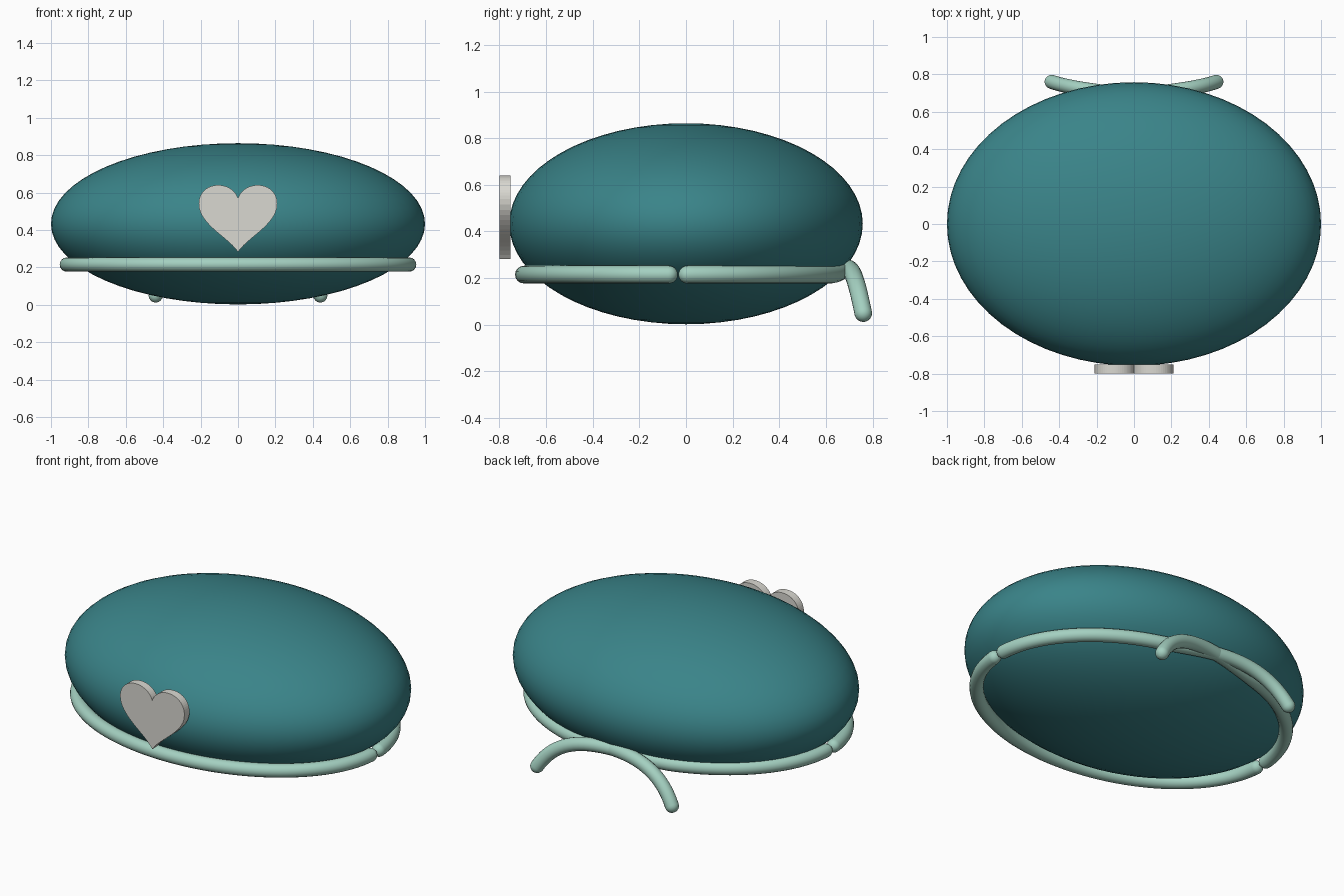
import bpy
from math import sin, cos, acos, pi
from mathutils import Vector
from mathutils.geometry import interpolate_bezier

old = bpy.data.objects.get("Cube")
if old:
    bpy.data.objects.remove(old, do_unlink=True)


def material(name, rgb):
    m = bpy.data.materials.new(name)
    m.use_nodes = True
    m.diffuse_color = (*rgb, 1)
    m.node_tree.nodes["Principled BSDF"].inputs["Base Color"].default_value = (*rgb, 1)
    return m


teal = material("teal", (0.042, 0.23, 0.25))
mint = material("pale mint", (0.37, 0.63, 0.53))
cream = material("light grey", (0.70, 0.69, 0.64))

TUBE = 0.038
BAND_Z = 0.215
BAND_Y = -0.035


def add_curve(name, data, mat):
    data.materials.append(mat)
    ob = bpy.data.objects.new(name, data)
    bpy.context.collection.objects.link(ob)
    return ob


def tube(name, points):
    """Round tube along a path, with hemispherical ends."""
    pts = [(Vector(p), 1.0) for p in points]

    def cap(end, before):
        out = (end - before).normalized()
        angles = [pi / 2 * i / 6 for i in range(1, 7)]
        return [(end + out * TUBE * sin(a), max(cos(a), 0.01)) for a in angles]

    head = cap(pts[0][0], pts[1][0])[::-1]
    pts = head + pts + cap(pts[-1][0], pts[-2][0])
    data = bpy.data.curves.new(name, 'CURVE')
    data.dimensions = '3D'
    data.bevel_depth = TUBE
    data.bevel_resolution = 6
    data.use_fill_caps = True
    spline = data.splines.new('POLY')
    spline.points.add(len(pts) - 1)
    for sp, (co, r) in zip(spline.points, pts):
        sp.co = (*co, 1)
        sp.radius = r
    spline.use_smooth = True
    return add_curve(name, data, mint)


def arc(start, end, ry, n):
    """Points on the band ellipse between two angles."""
    steps = [start + (end - start) * i / n for i in range(n + 1)]
    return [Vector((0.917 * cos(a), BAND_Y + ry * sin(a), BAND_Z)) for a in steps]


# Flattened oval body
bpy.ops.mesh.primitive_uv_sphere_add(segments=64, ring_count=32, radius=1,
                                     location=(0, 0, 0.433))
body = bpy.context.object
body.name = "oval_body"
body.scale = (1, 0.758, 0.431)
bpy.ops.object.transform_apply(location=False, rotation=False, scale=True)
bpy.ops.object.shade_smooth()
body.data.materials.append(teal)

# Front half of the band, meeting the back strands at the sides
GAP = 0.058
tube("front_band", arc(-GAP, -pi + GAP, 0.66, 64))

# Back strands that cross behind the body and hang down as loose ends
side = arc(GAP, acos(0.35 / 0.917), 0.705, 28)
tail = interpolate_bezier(side[-1], Vector((0.1, 0.695, BAND_Z)),
                          Vector((-0.27, 0.70, 0.34)), Vector((-0.44, 0.76, 0.05)), 28)
strand = side + tail[1:]
for name, sx in (("left_strand", 1), ("right_strand", -1)):
    tube(name, [(p.x * sx, p.y, p.z) for p in strand])

# Heart badge: right half outline as (x, z, handle in, handle out), then mirrored
half = [
    ((0, 0.57), None, (0.015, 0.615)),
    ((0.105, 0.64), (0.06, 0.64), (0.165, 0.64)),
    ((0.21, 0.54), (0.21, 0.60), (0.21, 0.43)),
    ((0, 0.282), (0.05, 0.36), None),
]
outline = []
for (p0, _, h0), (p1, h1, _) in zip(half, half[1:]):
    seg = interpolate_bezier(*[Vector((*q, 0)) for q in (p0, h0, h1, p1)], 14)
    outline += [(p.x, p.y) for p in seg[:-1]]
outline.append(half[-1][0])
outline += [(-x, z) for x, z in outline[-2:0:-1]]

n = len(outline)
verts = [(x, y, z) for y in (-0.80, -0.752) for x, z in outline]
faces = [tuple(range(n)), tuple(range(2 * n - 1, n - 1, -1))]
faces += [(i, i + n, (i + 1) % n + n, (i + 1) % n) for i in range(n)]
mesh = bpy.data.meshes.new("heart_badge")
mesh.from_pydata(verts, [], faces)
mesh.materials.append(cream)
heart = bpy.data.objects.new("heart_badge", mesh)
bpy.context.collection.objects.link(heart)
bpy.ops.object.select_all(action='DESELECT')
heart.select_set(True)
bpy.context.view_layer.objects.active = heart
bpy.ops.object.mode_set(mode='EDIT')
bpy.ops.mesh.select_all(action='SELECT')
bpy.ops.mesh.normals_make_consistent(inside=False)
bpy.ops.object.mode_set(mode='OBJECT')
